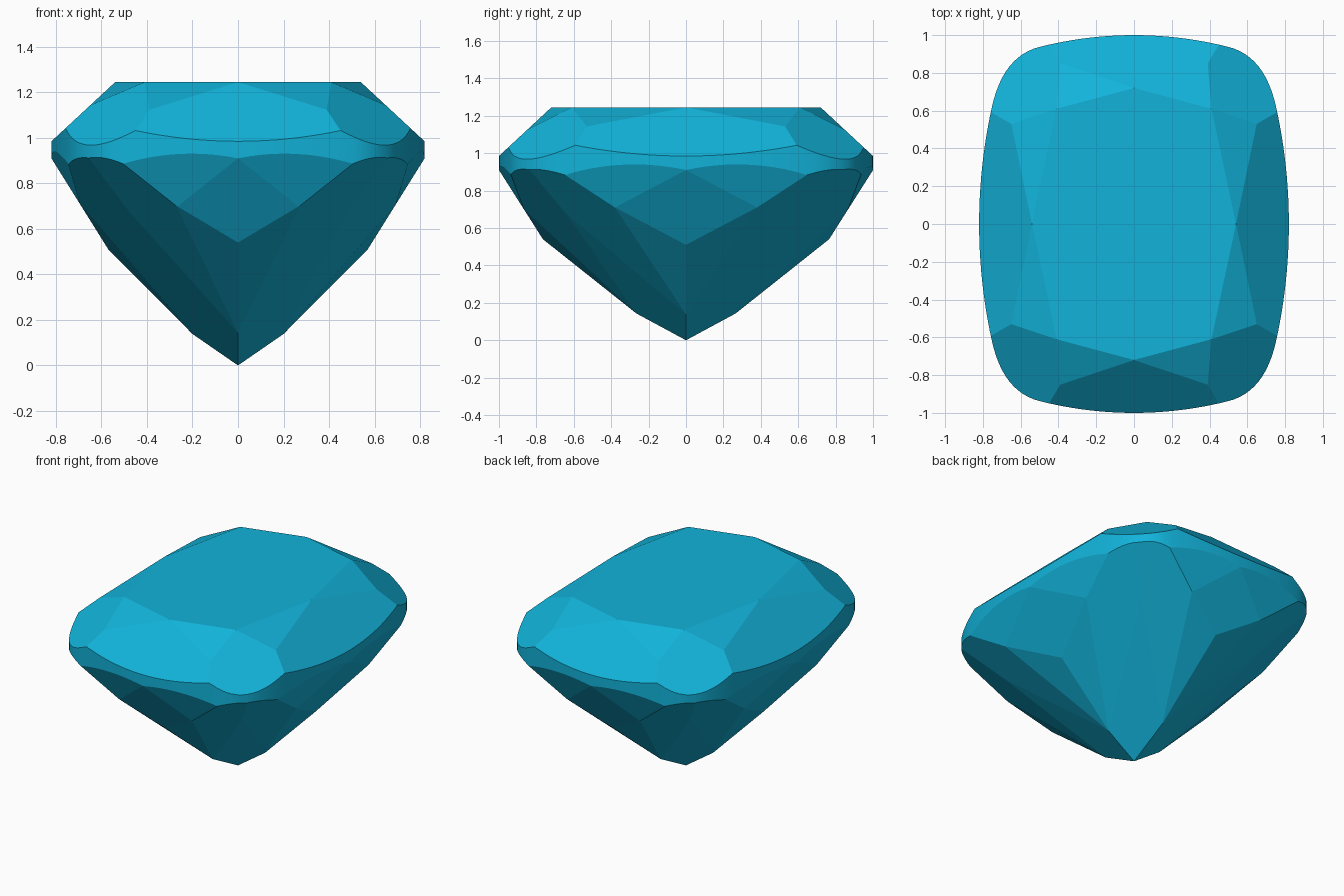
import bpy, bmesh
from mathutils import Vector

if "Cube" in bpy.data.objects:
    bpy.data.objects.remove(bpy.data.objects["Cube"])

# Girdle outline: one quadrant (side arc, rounded corner, end arc), then mirrored
N = 12
quad = [(0.82 - 0.176 * (0.62 * i / N) ** 2, 0.62 * i / N) for i in range(N)]
a, c, b = Vector((0.752, 0.62)), Vector((0.693, 0.889)), Vector((0.5, 0.9375))
for i in range(N):
    t = i / N
    p = a * (1 - t) ** 2 + c * 2 * t * (1 - t) + b * t * t
    quad.append((p.x, p.y))
quad += [(0.5 - 0.5 * i / N, 1 - 0.25 * (0.5 - 0.5 * i / N) ** 2) for i in range(N + 1)]
half = quad + [(-x, y) for x, y in reversed(quad[:-1])]
outline = half + [(x, -y) for x, y in reversed(half[1:-1])]

bm = bmesh.new()
base = bm.faces.new([bm.verts.new((x, y, -0.2)) for x, y in outline])
ext = bmesh.ops.extrude_face_region(bm, geom=[base])
bmesh.ops.translate(bm, vec=(0, 0, 1.6),
                    verts=[v for v in ext["geom"] if isinstance(v, bmesh.types.BMVert)])
bmesh.ops.recalc_face_normals(bm, faces=bm.faces)

# Each facet is a plane through three points, repeated in all quadrants
T = 1.245
corner = (0.655, 0.836, 0.91)
facets = [
    # table
    ((0, 0, T), (1, 0, T), (0, 1, T)),
    # crown mains: ends, sides, corners
    ((0, 0.72, T), (1, 0.72, T), (0, 1, 0.985)),
    ((0.54, 0, T), (0.54, 1, T), (0.82, 0, 0.985)),
    ((0.41, 0.61, T), (0.65, 0.53, 1.143), (0.39, 0.85, 1.124)),
    # crown stars
    ((0, 0.72, T), (0.41, 0.61, T), (0.39, 0.85, 1.124)),
    ((0.54, 0, T), (0.41, 0.61, T), (0.65, 0.53, 1.143)),
    # pavilion corner mains meeting at the culet
    ((0, 0, 0), (0.2, 0, 0.138), (0, 0.265, 0.143)),
    # pavilion end facets: lower pair, outer pair, kite, girdle pair
    ((0, 0.265, 0.143), (0, 0.765, 0.54), (0.27, 0.866, 0.70)),
    ((0, 0.265, 0.143), (0.27, 0.866, 0.70), corner),
    ((0, 0.765, 0.54), (0, 1, 0.91), (1, 1, 0.91)),
    ((0, 1, 0.91), (0.27, 0.866, 0.70), (0.41, 0.958, 0.91)),
    # pavilion side facets, same order
    ((0.2, 0, 0.138), (0.57, 0, 0.51), (0.695, 0.38, 0.71)),
    ((0.2, 0, 0.138), (0.695, 0.38, 0.71), corner),
    ((0.57, 0, 0.51), (0.82, 0, 0.91), (0.82, 1, 0.91)),
    ((0.82, 0, 0.91), (0.695, 0.38, 0.71), (0.771, 0.53, 0.915)),
]
inside = Vector((0, 0, 0.8))


def cut(co, no):
    bmesh.ops.bisect_plane(bm, geom=bm.verts[:] + bm.edges[:] + bm.faces[:], dist=1e-5,
                           plane_co=co, plane_no=no, clear_outer=True)
    bmesh.ops.remove_doubles(bm, verts=bm.verts, dist=2e-4)
    rim = [e for e in bm.edges if e.is_boundary]
    if rim:
        bmesh.ops.holes_fill(bm, edges=rim, sides=0)


done = set()
for pts in facets:
    p, q, r = (Vector(v) for v in pts)
    n = (q - p).cross(r - p).normalized()
    if n.dot(p - inside) < 0:
        n = -n
    for sx in (1, -1):
        for sy in (1, -1):
            m = Vector((n.x * sx, n.y * sy, n.z))
            key = tuple(round(v, 4) + 0.0 for v in m)
            if key not in done:
                done.add(key)
                cut(Vector((p.x * sx, p.y * sy, p.z)), m)

# Smooth girdle band, flat facets
bmesh.ops.recalc_face_normals(bm, faces=bm.faces)
for f in bm.faces:
    f.smooth = abs(f.normal.z) < 0.02

mesh = bpy.data.meshes.new("cushion_gem")
bm.to_mesh(mesh)
bm.free()
gem = bpy.data.objects.new("cushion_gem", mesh)
bpy.context.collection.objects.link(gem)
mat = bpy.data.materials.new("blue_gem")
mat.diffuse_color = (0.006, 0.45, 0.7, 1)
mat.use_nodes = True
mat.node_tree.nodes["Principled BSDF"].inputs["Base Color"].default_value = mat.diffuse_color
mesh.materials.append(mat)
